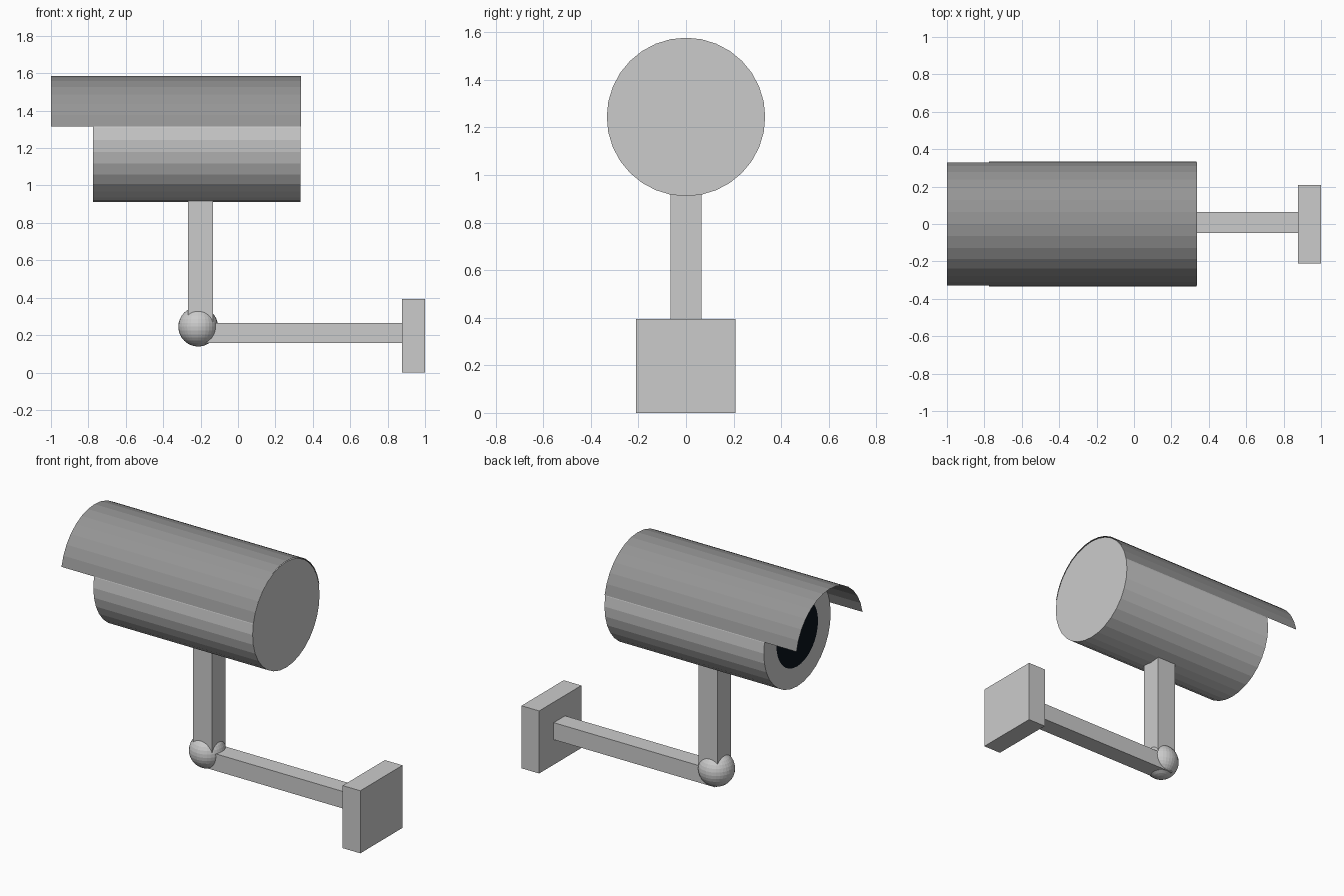
import bpy, bmesh, math

if "Cube" in bpy.data.objects:
    bpy.data.objects.remove(bpy.data.objects["Cube"])

SEG = 32
AXIS_Z, RADIUS = 1.244, 0.333


def material(name, rgb):
    m = bpy.data.materials.new(name)
    m.diffuse_color = (*rgb, 1)
    m.use_nodes = True
    m.node_tree.nodes["Principled BSDF"].inputs["Base Color"].default_value = m.diffuse_color
    return m


def finish(name, bm, mats=()):
    mesh = bpy.data.meshes.new(name)
    bm.to_mesh(mesh)
    bm.free()
    for m in mats:
        mesh.materials.append(m)
    ob = bpy.data.objects.new(name, mesh)
    bpy.context.collection.objects.link(ob)
    return ob


def box(name, lo, hi):
    bm = bmesh.new()
    bmesh.ops.create_cube(bm, size=1)
    for v in bm.verts:
        v.co = [(a + b) / 2 + c * (b - a) for a, b, c in zip(lo, hi, v.co)]
    return finish(name, bm)


def arc(bm, x, z, r, first, last):
    """Row of vertices around the camera axis."""
    return [bm.verts.new((x, r * math.cos(k * math.tau / SEG),
                          z + r * math.sin(k * math.tau / SEG)))
            for k in range(first, last + 1)]


def bridge(bm, a, b, closed):
    n = len(a)
    for i in range(n if closed else n - 1):
        j = (i + 1) % n
        bm.faces.new((a[i], a[j], b[j], b[i]))


dark_glass = material("dark_glass", (0.003, 0.006, 0.011))
hood_grey = material("hood_grey", (0.3, 0.3, 0.3))

# Camera body with a flush dark lens in the front ring
bm = bmesh.new()
rows = [arc(bm, x, AXIS_Z, r, 0, SEG - 1)
        for x, r in ((-0.775, 0.207), (-0.775, RADIUS), (0.335, RADIUS))]
bridge(bm, rows[0], rows[1], True)
bridge(bm, rows[1], rows[2], True)
bm.faces.new(rows[2])
lens = bm.faces.new(rows[0])
lens.material_index = 1
bmesh.ops.recalc_face_normals(bm, faces=bm.faces[:])
finish("camera_body", bm, (material("body_grey", (0.8, 0.8, 0.8)), dark_glass))

# Thin sun hood over the upper half
bm = bmesh.new()
hood = [arc(bm, x, AXIS_Z + 0.005, RADIUS + 0.002, 1, SEG // 2 - 1)
        for x in (-1.0, 0.337)]
bridge(bm, hood[0], hood[1], False)
bm.normal_update()
if sum(f.normal.z for f in bm.faces) < 0:
    bmesh.ops.reverse_faces(bm, faces=bm.faces[:])
finish("sun_hood", bm, (hood_grey,))

# Wall bracket
box("post", (-0.266, -0.066, 0.25), (-0.135, 0.066, 0.94))
box("arm", (-0.245, -0.049, 0.158), (0.9, 0.064, 0.265))
box("wall_plate", (0.877, -0.211, 0.0), (1.0, 0.209, 0.394))

# Ball joint
bm = bmesh.new()
bmesh.ops.create_uvsphere(bm, u_segments=32, v_segments=16, radius=0.106)
bmesh.ops.translate(bm, verts=bm.verts[:], vec=(-0.213, 0, 0.245))
finish("ball_joint", bm)
